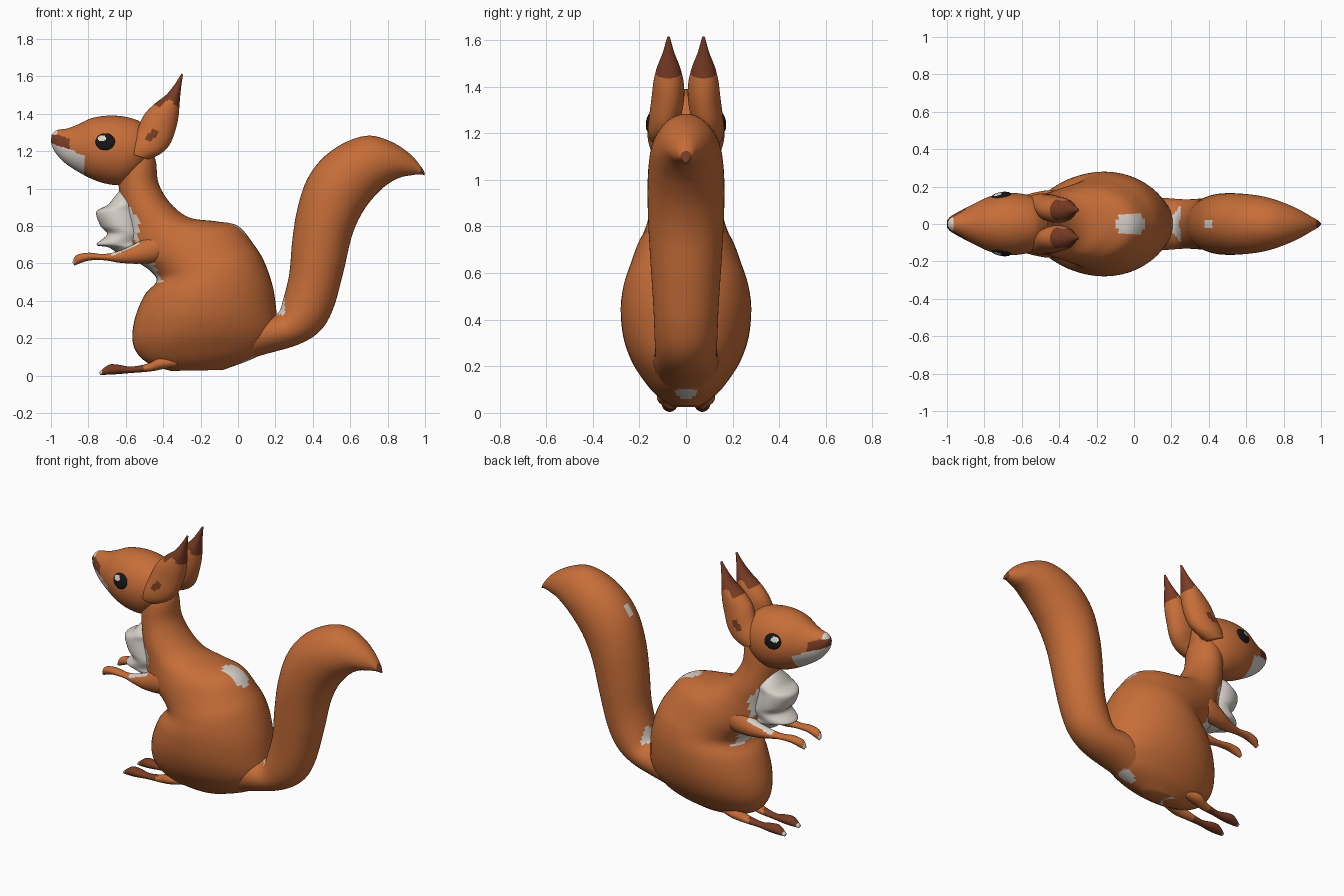
import bpy, bmesh, math
from mathutils import Vector


def material(name, rgb):
    m = bpy.data.materials.new(name)
    m.diffuse_color = (*rgb, 1)
    return m


RUST, BROWN, WHITE, BLACK = range(4)
MATS = [material("rust_fur", (0.57, 0.155, 0.04)),
        material("dark_brown_fur", (0.19, 0.045, 0.018)),
        material("cream_white", (0.70, 0.65, 0.60)),
        material("eye_black", (0.008, 0.008, 0.008))]


def finish(name, bm, rule):
    """Colour the faces by a rule on their centre and shade them smooth."""
    bmesh.ops.recalc_face_normals(bm, faces=bm.faces)
    for f in bm.faces:
        f.smooth = True
        f.material_index = rule(f.calc_center_median())
    me = bpy.data.meshes.new(name)
    bm.to_mesh(me)
    bm.free()
    for m in MATS:
        me.materials.append(m)
    ob = bpy.data.objects.new(name, me)
    bpy.context.collection.objects.link(ob)
    return ob


def spline(rows, t):
    i = min(int(t), len(rows) - 2)
    u = t - i
    p = [rows[max(0, min(len(rows) - 1, i + k))] for k in (-1, 0, 1, 2)]
    return [0.5 * (2 * b + (c - a) * u + (2 * a - 5 * b + 4 * c - d) * u * u
                   + (3 * b - a - 3 * c + d) * u ** 3) for a, b, c, d in zip(*p)]


def loft(name, rows, rule, side=1, steps=6, sides=48):
    """Elliptic rings: two outline points in the xz plane, half width, y centre."""
    rows = [(*r, 0) if len(r) == 5 else r for r in rows]
    bm = bmesh.new()
    rings = []
    for k in range((len(rows) - 1) * steps + 1):
        x1, z1, x2, z2, w, yc = spline(rows, k / steps)
        a, b = Vector((x1, yc * side, z1)), Vector((x2, yc * side, z2))
        mid, half = (a + b) / 2, (b - a) / 2
        rings.append([bm.verts.new(mid + half * math.cos(t) + Vector((0, w * math.sin(t), 0)))
                      for t in (2 * math.pi * j / sides for j in range(sides))])
    for r, s in zip(rings, rings[1:]):
        for j in range(sides):
            n = (j + 1) % sides
            bm.faces.new((r[j], r[n], s[n], s[j]))
    for ring in (rings[0], rings[-1]):
        tip = bm.verts.new(sum((v.co for v in ring), Vector()) / sides)
        for j in range(sides):
            bm.faces.new((ring[j], ring[(j + 1) % sides], tip))
    return finish(name, bm, rule)


def inside(x, y, cx, cy, rx, ry):
    return ((x - cx) / rx) ** 2 + ((y - cy) / ry) ** 2 < 1


# Torso and neck
def torso_rule(c):
    bib = 0.72 < c.z < 0.98 and c.x < -0.53 - max(0, c.z - 0.83) * 0.65
    belly = 0.50 < c.z < 0.64 and c.x < -0.40 - (c.z - 0.5) * 0.5
    back = c.z > 0.7 and inside(c.x, c.y, -0.02, 0, 0.085, 0.065)
    under = c.z < 0.13 and (inside(c.x, c.y, 0.05, 0, 0.05, 0.05)
                            or inside(c.x, c.y, -0.24, 0, 0.045, 0.04))
    return WHITE if bib or belly or back or under else RUST


loft("torso", [
    (-0.36, 0.025, -0.08, 0.03, 0.06), (-0.47, 0.06, 0.10, 0.10, 0.13),
    (-0.54, 0.12, 0.18, 0.17, 0.185), (-0.565, 0.20, 0.21, 0.25, 0.235),
    (-0.55, 0.31, 0.205, 0.35, 0.27), (-0.50, 0.43, 0.185, 0.48, 0.28),
    (-0.435, 0.505, 0.14, 0.61, 0.265), (-0.47, 0.56, 0.085, 0.70, 0.24),
    (-0.55, 0.62, 0.0, 0.80, 0.21), (-0.595, 0.70, -0.12, 0.825, 0.185),
    (-0.605, 0.80, -0.26, 0.845, 0.165), (-0.62, 0.88, -0.36, 0.92, 0.15),
    (-0.635, 0.98, -0.425, 1.03, 0.13), (-0.64, 1.08, -0.44, 1.15, 0.12),
    (-0.63, 1.18, -0.48, 1.24, 0.10)], torso_rule)


# Tail
def tail_rule(c):
    crease = 0.19 < c.x < 0.25 and 0.325 < c.z < 0.41 and abs(c.y) < 0.12
    spot = c.z > 1.0 and inside(c.x, c.y, 0.40, 0, 0.025, 0.025)
    under = c.z < 0.13 and inside(c.x, c.y, 0.05, 0, 0.05, 0.05)
    if crease or spot or under:
        return WHITE
    return BROWN if c.x > 0.975 else RUST


loft("tail", [
    (0.0, 0.36, 0.0, 0.065, 0.13), (0.13, 0.34, 0.13, 0.11, 0.14),
    (0.212, 0.335, 0.32, 0.165, 0.132), (0.245, 0.42, 0.44, 0.24, 0.135),
    (0.275, 0.55, 0.51, 0.36, 0.14), (0.29, 0.72, 0.565, 0.56, 0.152),
    (0.315, 0.88, 0.61, 0.75, 0.162), (0.365, 1.04, 0.67, 0.88, 0.165),
    (0.45, 1.16, 0.745, 0.975, 0.16), (0.57, 1.245, 0.81, 1.03, 0.145),
    (0.70, 1.283, 0.87, 1.06, 0.115), (0.82, 1.25, 0.92, 1.07, 0.08),
    (0.92, 1.185, 0.955, 1.075, 0.045), (0.98, 1.115, 0.985, 1.075, 0.02),
    (0.999, 1.08, 0.997, 1.07, 0.006)], tail_rule)


# Head with pale jaw and dark mouth band
def head_rule(c):
    line = 1.235 - (c.x + 0.98) * 0.35
    if c.x < -0.82 and c.z < line:
        return WHITE
    if c.x < -0.965 and c.z > 1.288:
        return WHITE
    if c.x < -0.90 and c.z < line + 0.06:
        return BROWN
    return RUST


loft("head", [
    (-1.0, 1.25, -0.997, 1.285, 0.02), (-0.985, 1.205, -0.97, 1.312, 0.042),
    (-0.94, 1.15, -0.91, 1.322, 0.072), (-0.88, 1.105, -0.85, 1.345, 0.103),
    (-0.79, 1.055, -0.78, 1.377, 0.142), (-0.71, 1.027, -0.69, 1.39, 0.163),
    (-0.62, 1.02, -0.60, 1.383, 0.163), (-0.54, 1.06, -0.52, 1.355, 0.14),
    (-0.47, 1.14, -0.46, 1.29, 0.08)], head_rule, steps=8, sides=64)

# Tufted chest fur
loft("chest_fur", [
    (-0.625, 1.0, -0.60, 0.99, 0.03), (-0.665, 0.95, -0.56, 0.95, 0.085),
    (-0.70, 0.91, -0.54, 0.92, 0.115), (-0.758, 0.875, -0.52, 0.88, 0.12),
    (-0.735, 0.80, -0.51, 0.81, 0.125), (-0.70, 0.755, -0.50, 0.76, 0.12),
    (-0.757, 0.70, -0.50, 0.72, 0.11), (-0.69, 0.685, -0.50, 0.68, 0.10),
    (-0.63, 0.64, -0.50, 0.63, 0.06)], lambda c: WHITE)


# Paired parts
for side, label in ((-1, "right"), (1, "left")):
    def ear_rule(c):
        if c.z > 1.455 + 0.02 * math.cos((c.x + 0.37) * 60):
            return BROWN
        dx, dz = c.x + 0.46, c.z - 1.285
        along, across = (dx + dz) * 0.707, (dx - dz) * 0.707
        spot = c.y * side > 0.09 and inside(along, across, 0, 0, 0.042, 0.019)
        return BROWN if spot else RUST

    loft("ear_" + label, [
        (-0.585, 1.19, -0.48, 1.155, 0.045, 0.11), (-0.575, 1.24, -0.415, 1.185, 0.058, 0.105),
        (-0.54, 1.31, -0.365, 1.235, 0.068, 0.09), (-0.505, 1.39, -0.335, 1.31, 0.07, 0.078),
        (-0.45, 1.45, -0.318, 1.385, 0.065, 0.075), (-0.385, 1.50, -0.312, 1.46, 0.05, 0.075),
        (-0.34, 1.555, -0.305, 1.535, 0.025, 0.075), (-0.302, 1.615, -0.294, 1.61, 0.006, 0.075)],
        ear_rule, side)

    def arm_rule(c):
        sleeve = -0.68 < c.x < -0.53 and c.z > 0.645 + (c.x + 0.66) * 0.4
        return WHITE if sleeve or c.x < -0.876 else RUST

    loft("arm_" + label, [
        (-0.885, 0.605, -0.875, 0.588, 0.012, 0.075), (-0.865, 0.643, -0.84, 0.602, 0.025, 0.08),
        (-0.80, 0.657, -0.79, 0.616, 0.028, 0.085), (-0.72, 0.65, -0.71, 0.616, 0.025, 0.09),
        (-0.64, 0.665, -0.63, 0.603, 0.035, 0.10), (-0.56, 0.70, -0.53, 0.598, 0.05, 0.115),
        (-0.47, 0.75, -0.42, 0.61, 0.06, 0.12), (-0.38, 0.77, -0.34, 0.66, 0.05, 0.11)],
        arm_rule, side, sides=28)

    loft("foot_" + label, [
        (-0.742, 0.02, -0.738, 0.004, 0.012, 0.07), (-0.69, 0.058, -0.69, 0.005, 0.03, 0.07),
        (-0.64, 0.058, -0.64, 0.008, 0.032, 0.07), (-0.57, 0.048, -0.57, 0.014, 0.022, 0.07),
        (-0.48, 0.065, -0.47, 0.022, 0.03, 0.075), (-0.42, 0.095, -0.40, 0.035, 0.04, 0.085),
        (-0.34, 0.10, -0.32, 0.05, 0.03, 0.08)],
        lambda c: WHITE if c.x < -0.728 else BROWN if c.x < -0.50 else RUST, side, sides=28)

    # Eye: flattened ball with a pale glint
    bm = bmesh.new()
    bmesh.ops.create_uvsphere(bm, u_segments=40, v_segments=24, radius=1)
    eye = finish("eye_" + label, bm,
                 lambda c: WHITE if inside(c.x, c.z, -0.3, 0.35, 0.42, 0.38) else BLACK)
    eye.scale = (0.053, 0.018, 0.046)
    eye.location = (-0.71, side * 0.151, 1.25)
    eye.rotation_euler = (side * 0.2, 0, side * 0.18)
